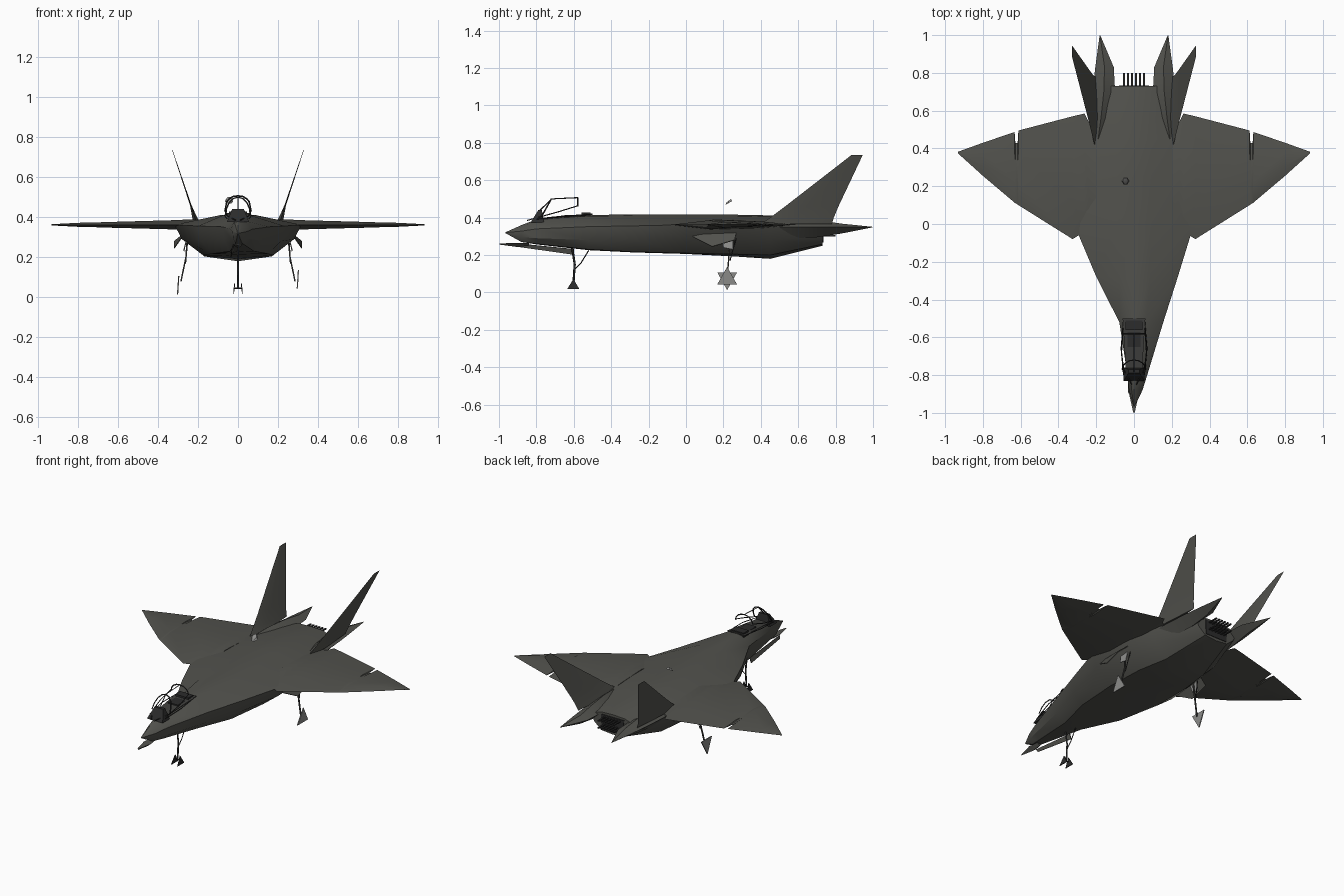
import bpy, bmesh, math
from mathutils import Vector

cube = bpy.data.objects.get("Cube")
if cube:
    bpy.data.objects.remove(cube)


def material(name, rgb):
    m = bpy.data.materials.new(name)
    m.use_nodes = True
    m.diffuse_color = (*rgb, 1)
    m.node_tree.nodes["Principled BSDF"].inputs["Base Color"].default_value = (*rgb, 1)
    return m


SKIN = material("dark olive gray", (0.085, 0.085, 0.075))
DARK = material("near black", (0.025, 0.025, 0.025))
CHARCOAL = material("charcoal", (0.05, 0.05, 0.047))
GRAY = material("mid gray", (0.27, 0.27, 0.26))
parts = []


def finish(name, bm, mat):
    bmesh.ops.remove_doubles(bm, verts=bm.verts, dist=0.0002)
    bmesh.ops.recalc_face_normals(bm, faces=bm.faces)
    mesh = bpy.data.meshes.new(name)
    bm.to_mesh(mesh)
    bm.free()
    mesh.materials.append(mat)
    ob = bpy.data.objects.new(name, mesh)
    bpy.context.collection.objects.link(ob)
    parts.append(ob)


def loft(name, rings, mat):
    """Skin a list of closed rings and cap both ends."""
    bm = bmesh.new()
    rows = [[bm.verts.new(p) for p in ring] for ring in rings]
    n = len(rows[0])
    for a, b in zip(rows, rows[1:]):
        for i in range(n):
            j = (i + 1) % n
            bm.faces.new((a[i], a[j], b[j], b[i]))
    bm.faces.new(rows[0])
    bm.faces.new(rows[-1])
    finish(name, bm, mat)


def box(name, lo, hi, mat):
    ring = lambda z: [(lo[0], lo[1], z), (hi[0], lo[1], z), (hi[0], hi[1], z), (lo[0], hi[1], z)]
    loft(name, [ring(lo[2]), ring(hi[2])], mat)


def plate(name, points, mat, t=0.004):
    """Thin slab along the polygon's normal."""
    pts = [Vector(p) for p in points]
    off = (pts[1] - pts[0]).cross(pts[2] - pts[0]).normalized() * t / 2
    loft(name, [[p + off for p in pts], [p - off for p in pts]], mat)


def tube(name, points, mat, r=0.004):
    cu = bpy.data.curves.new(name, "CURVE")
    cu.dimensions = "3D"
    cu.bevel_depth, cu.bevel_resolution, cu.use_fill_caps = r, 0, True
    sp = cu.splines.new("POLY")
    sp.points.add(len(points) - 1)
    for p, co in zip(sp.points, points):
        p.co = (*co, 1)
    cu.materials.append(mat)
    ob = bpy.data.objects.new(name, cu)
    bpy.context.collection.objects.link(ob)


# Fuselage: y, right-side narrowing, top z, keel z, then shoulder, chine, flank, belly as (x, z)
stations = [
    (-0.965, 1, .322, .317, (.002, .321), (.003, .320), (.002, .318), (.001, .317)),
    (-0.88, .6, .36, .27, (.02, .355), (.045, .328), (.04, .295), (.02, .27)),
    (-0.8, .5, .39, .257, (.04, .38), (.07, .34), (.065, .29), (.035, .26)),
    (-0.52, .5, .415, .226, (.065, .408), (.155, .352), (.135, .28), (.08, .23)),
    (-0.28, .86, .416, .214, (.085, .41), (.232, .356), (.215, .28), (.15, .217)),
    (0.0, 1, .416, .206, (.09, .41), (.318, .362), (.28, .29), (.175, .21)),
    (0.25, 1, .416, .193, (.09, .41), (.3, .362), (.25, .28), (.17, .205)),
    (0.45, 1, .412, .18, (.09, .405), (.25, .362), (.22, .28), (.14, .2)),
    (0.73, 1, .375, .25, (.08, .372), (.15, .35), (.13, .3), (.08, .258)),
]
rings = []
for y, k, top, keel, *side in stations:
    rings.append([(0, y, top)] + [(x, y, z) for x, z in side] + [(0, y, keel)]
                 + [(-x * k, y, z) for x, z in reversed(side)])
loft("fuselage", rings, SKIN)

# Wing stations: x, leading y, trailing y, half thickness
wing = [(.2, 0, .53, .026), (.24, -.025, .54, .025), (.262, -.04, .585, .024), (.325, -.08, .57, .021),
        (.612, .1, .495, .013), (.616, .103, .43, .013), (.628, .11, .43, .013), (.632, .113, .487, .012),
        (.8, .255, .43, .008), (.933, .375, .382, .001)]

for s, side in ((1, "left"), (-1, "right")):
    rings = []
    for x, a, b, h in wing:
        c = b - a
        rings.append([(s * x, a, .362), (s * x, a + .3 * c, .364 + h), (s * x, a + .7 * c, .363 + h * .7),
                      (s * x, b, .362), (s * x, a + .7 * c, .361 - h * .7), (s * x, a + .3 * c, .36 - h)])
    loft(side + "_wing", rings, SKIN)

    # Canted tail fin
    def fin_ring(x, z, a, b, h):
        m = a + (b - a) * .4
        return [(s * x, a, z), (s * (x + h), m, z), (s * x, b, z), (s * (x - h), m, z)]
    loft(side + "_tail_fin", [fin_ring(.205, .365, .4, .78, .018), fin_ring(.217, .4, .45, .79, .012),
                              fin_ring(.236, .46, .53, .815, .004), fin_ring(.328, .735, .885, .945, .001)], SKIN)

    # Pointed tail boom: y, inner x, outer x, bottom z, top z
    rings = []
    for y, i, o, lo, hi in ((.45, .15, .23, .29, .38), (.56, .12, .23, .29, .392), (.7, .1, .22, .295, .388),
                            (.83, .107, .205, .315, .368), (.998, .178, .182, .348, .351)):
        m, z = (i + o) / 2, .35
        rings.append([(s * i, y, z), (s * m, y, hi), (s * o, y, z), (s * m, y, lo)])
    loft(side + "_tail_boom", rings, SKIN)

    # Main landing gear
    tube(side + "_main_strut", [(s * .25, .22, .34), (s * .26, .23, .2), (s * .285, .22, .08)], CHARCOAL, .005)
    tube(side + "_main_brace", [(s * .25, .27, .3), (s * .262, .235, .17)], DARK, .003)
    tri = [(s * (.298 + .004 * math.cos(a)), .22 + .06 * math.sin(a), .075 + s * .062 * math.cos(a))
           for a in (0, math.tau / 3, 2 * math.tau / 3)]
    plate(side + "_main_wheel", tri, GRAY, .006)
    plate(side + "_main_gear_door", [(s * .262, -.02, .325), (s * .262, .27, .325), (s * .318, .26, .28),
                                     (s * .318, .14, .245)], SKIN)
    plate(side + "_bay_door", [(s * .255, .19, .3), (s * .255, .25, .3), (s * .27, .25, .23),
                               (s * .27, .2, .24)], GRAY)

    # Nose wheels
    plate(side + "_nose_wheel", [(s * .022, -.635, .018), (s * .022, -.57, .018), (s * .016, -.602, .072)], DARK)

    # Canopy side rails, rising aft
    tube(side + "_canopy_rail", [(s * .012, -.85, .385), (s * .055, -.77, .407), (s * .066, -.68, .432),
                                 (s * .06, -.58, .463)], DARK, .003)
    tube(side + "_cockpit_sill", [(s * .055, -.8, .393), (s * .068, -.66, .408), (s * .055, -.5, .418)], DARK, .003)

# Nose gear strut, nose panel and hanging door
tube("nose_strut", [(0, -.61, .25), (0, -.595, .15), (0, -.602, .045)], DARK, .006)
tube("nose_axle", [(-.022, -.602, .045), (.022, -.602, .045)], DARK, .003)
tube("nose_brace", [(0, -.52, .225), (0, -.56, .16), (0, -.598, .12)], DARK, .003)
loft("nose_lower_panel", [[(-.004, -.998, .262), (.004, -.998, .262), (.002, -.998, .256)],
                          [(-.026, -.9, .265), (.026, -.9, .265), (0, -.9, .243)],
                          [(-.015, -.84, .265), (.015, -.84, .265), (0, -.84, .25)]], SKIN)
plate("nose_gear_door", [(-.025, -.9, .262), (-.03, -.89, .243), (-.035, -.6, .202), (-.025, -.6, .232)], SKIN)

# Cockpit: floor, instrument block, seat and canopy hoops
plate("cockpit_floor", [(-.04, -.82, .389), (.04, -.82, .389), (.06, -.5, .42), (-.06, -.5, .42)], CHARCOAL)
loft("instrument_block", [[(-.055, -.83, .375), (.055, -.83, .375), (.055, -.76, .375), (-.055, -.76, .375)],
                          [(-.03, -.79, .44), (.03, -.79, .44), (.03, -.77, .44), (-.03, -.77, .44)]], DARK)
box("seat_back", (-.045, -.56, .4), (.045, -.51, .428), DARK)
box("seat_base", (-.035, -.65, .4), (.035, -.56, .415), DARK)
for name, y, w, z, h, lean in (("front_hoop", -.72, .062, .41, .09, .05), ("rear_hoop", -.58, .06, .46, .047, 0)):
    arc = [math.pi * i / 8 for i in range(9)]
    tube(name, [(w * math.cos(a), y - lean * (1 - math.sin(a)), z + h * math.sin(a)) for a in arc], DARK)
tube("canopy_spine", [(0, -.79, .43), (0, -.72, .5), (0, -.58, .507)], DARK, .003)

# Exhaust: dark outlet and short petals
plate("exhaust_outlet", [(-.08, .732, .36), (.08, .732, .36), (.075, .732, .268), (-.075, .732, .268)], DARK)
for i in range(6):
    x = (i - 2.5) * .021
    for z in (.345, .3):
        box("exhaust_petal", (x - .005, .72, z), (x + .005, .8, z + .007), DARK)

# Small hexagonal beacon floating above the spine
hexagon = [(math.cos(i * math.tau / 6), math.sin(i * math.tau / 6)) for i in range(6)]
loft("spine_beacon", [[(-.045 + r * c, .228 + r * d, z + d * .012) for c, d in hexagon]
                      for r, z in ((.021, .478), (.015, .49))], GRAY)

# Smooth shading that keeps creases
bpy.ops.object.select_all(action="DESELECT")
for ob in parts:
    ob.select_set(True)
bpy.context.view_layer.objects.active = parts[0]
bpy.ops.object.shade_smooth_by_angle(angle=math.radians(32))
